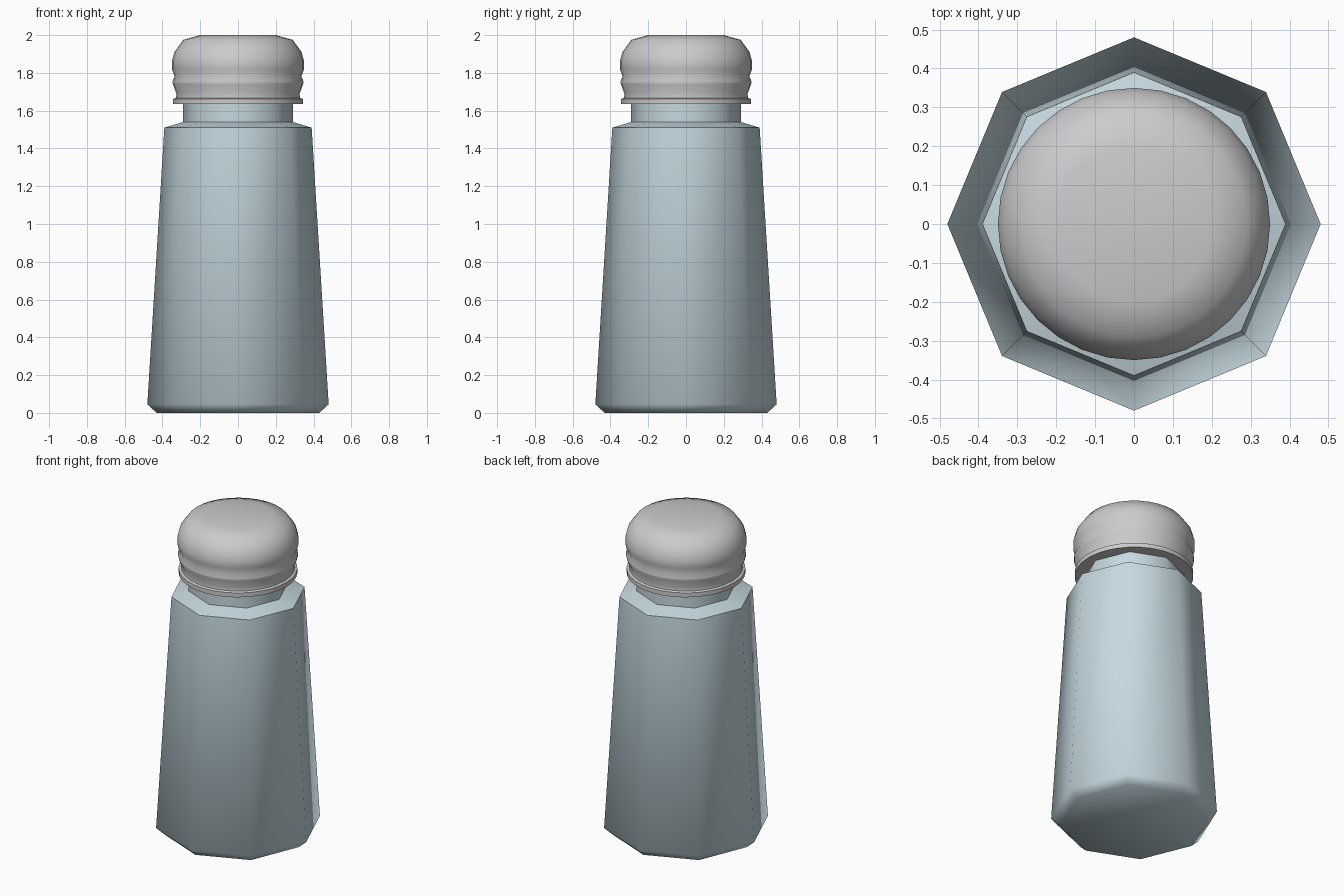
import bpy, bmesh
from math import cos, sin, pi, radians

if "Cube" in bpy.data.objects:
    bpy.data.objects.remove(bpy.data.objects["Cube"])


def lathe(name, profile, sides, angle, color=None):
    """Revolve (radius, z) points, bottom to top, and cap both ends."""
    bm = bmesh.new()
    rings = [[bm.verts.new((r * cos(2 * pi * i / sides), r * sin(2 * pi * i / sides), z))
              for i in range(sides)] for r, z in profile]
    for a, b in zip(rings, rings[1:]):
        for i in range(sides):
            j = (i + 1) % sides
            bm.faces.new((a[i], a[j], b[j], b[i]))
    bm.faces.new(rings[0][::-1])
    bm.faces.new(rings[-1])
    mesh = bpy.data.meshes.new(name)
    bm.to_mesh(mesh)
    bm.free()
    obj = bpy.data.objects.new(name, mesh)
    bpy.context.collection.objects.link(obj)
    if color:
        mat = bpy.data.materials.new(name + "_material")
        mat.diffuse_color = color
        mat.use_nodes = True
        mat.node_tree.nodes["Principled BSDF"].inputs["Base Color"].default_value = mat.diffuse_color
        mesh.materials.append(mat)
    bpy.ops.object.select_all(action='DESELECT')
    obj.select_set(True)
    bpy.context.view_layer.objects.active = obj
    bpy.ops.object.shade_smooth_by_angle(angle=radians(angle))
    return obj


# Eight-sided tapered glass with chamfered foot, shoulder and neck
lathe("glass_body", [(0.43, 0), (0.48, 0.045), (0.39, 1.51), (0.29, 1.54), (0.29, 1.66)],
      8, 50, (0.56, 0.69, 0.74, 1))

# Round metal lid: flange, thread ridge, groove and domed top
lathe("lid", [(0.28, 1.635), (0.343, 1.635), (0.343, 1.663), (0.328, 1.668),
              (0.326, 1.69), (0.345, 1.74), (0.347, 1.755), (0.335, 1.78),
              (0.35, 1.82), (0.35, 1.86), (0.337, 1.91), (0.29, 1.975), (0.20, 2.0)],
      32, 60)
